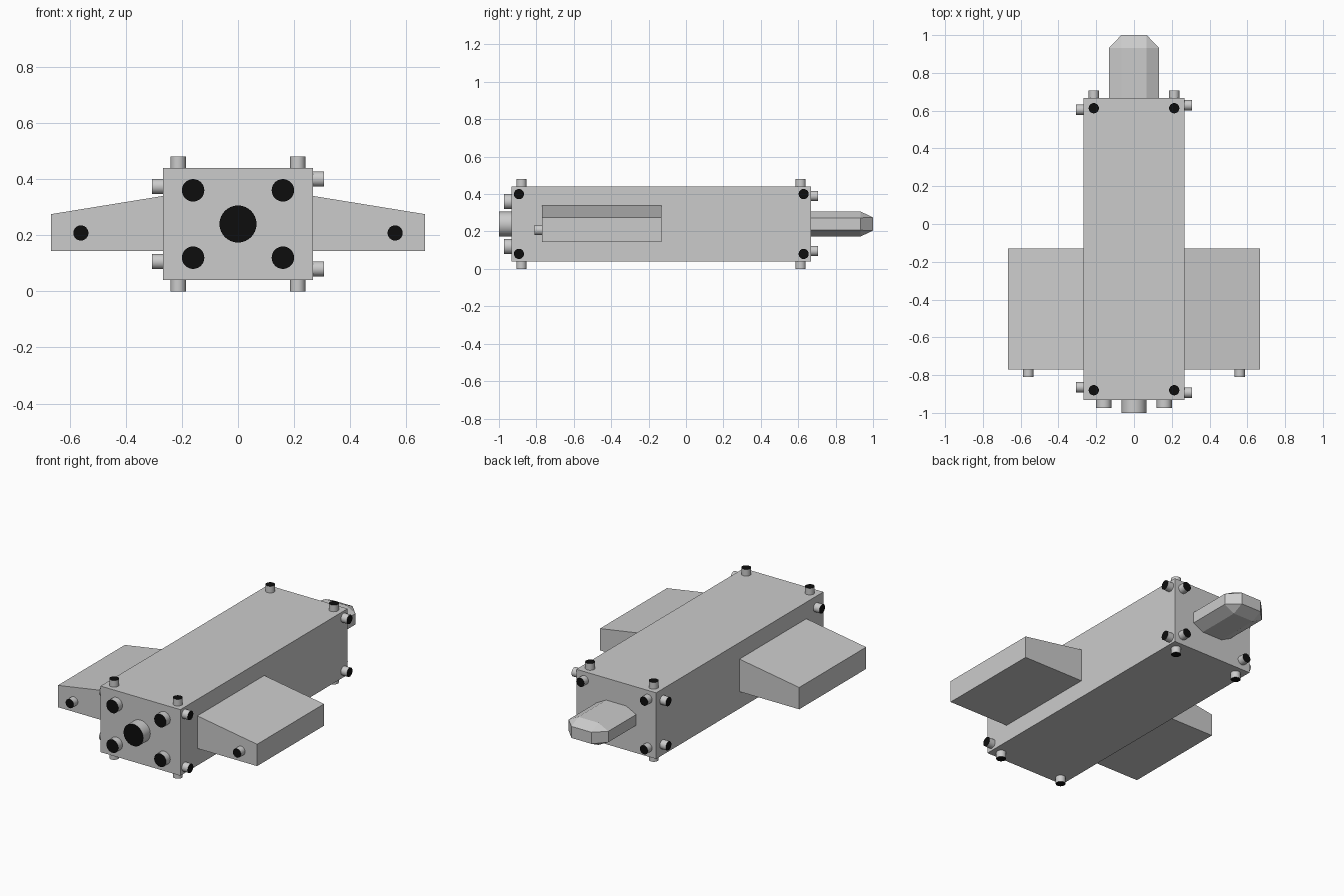
import bpy, bmesh, math
from mathutils import Vector, Matrix

if "Cube" in bpy.data.objects:
    bpy.data.objects.remove(bpy.data.objects["Cube"])

black = bpy.data.materials.new("nozzle_black")
black.diffuse_color = (0.004, 0.004, 0.004, 1)
black.use_nodes = True
black.node_tree.nodes["Principled BSDF"].inputs["Base Color"].default_value = black.diffuse_color
grey = bpy.data.materials.new("hull_grey")
grey.diffuse_color = (0.8, 0.8, 0.8, 1)
grey.use_nodes = True
grey.node_tree.nodes["Principled BSDF"].inputs["Base Color"].default_value = grey.diffuse_color


def add_object(name, bm, smooth=False):
    bmesh.ops.recalc_face_normals(bm, faces=bm.faces)
    mesh = bpy.data.meshes.new(name)
    bm.to_mesh(mesh)
    bm.free()
    obj = bpy.data.objects.new(name, mesh)
    bpy.context.collection.objects.link(obj)
    if smooth:
        bpy.ops.object.select_all(action='DESELECT')
        obj.select_set(True)
        bpy.context.view_layer.objects.active = obj
        bpy.ops.object.shade_smooth_by_angle(angle=math.radians(30))
    return obj


def prism(name, profile, y0, y1):
    """Extrude an (x, z) profile along y."""
    bm = bmesh.new()
    face = bm.faces.new([bm.verts.new((x, y0, z)) for x, z in profile])
    ext = bmesh.ops.extrude_face_region(bm, geom=[face])
    verts = [v for v in ext["geom"] if isinstance(v, bmesh.types.BMVert)]
    bmesh.ops.translate(bm, verts=verts, vec=(0, y1 - y0, 0))
    return add_object(name, bm)


def nozzle(name, base, direction, radius, length=0.04):
    """Short cylinder standing on a surface, with a black outer cap."""
    rot = Vector(direction).to_track_quat('Z', 'Y').to_matrix().to_4x4()
    bm = bmesh.new()
    bmesh.ops.create_cone(bm, cap_ends=True, segments=32, radius1=radius,
                          radius2=radius, depth=length,
                          matrix=Matrix.Translation((0, 0, length / 2)))
    for f in bm.faces:
        f.material_index = int(f.calc_center_median().z > length * 0.9)
    bm.transform(Matrix.Translation(base) @ rot)
    obj = add_object(name, bm, smooth=True)
    obj.data.materials.append(grey)
    obj.data.materials.append(black)


# Main hull
prism("hull", [(-0.267, 0.04), (0.267, 0.04), (0.267, 0.44), (-0.267, 0.44)],
      -0.933, 0.667)

# Side pods with sloped tops, each with an engine nozzle
for s, side in ((-1, "left"), (1, "right")):
    prism(f"{side}_pod", [(s * 0.267, 0.143), (s * 0.667, 0.143),
                          (s * 0.667, 0.275), (s * 0.267, 0.34)], -0.77, -0.13)
    nozzle(f"{side}_pod_nozzle", (s * 0.56, -0.77, 0.208), (0, -1, 0), 0.027)

# Chamfered nose: octagonal section closing to a small rectangle
bm = bmesh.new()
section = [(0.133, 0.033), (0.067, 0.067), (-0.067, 0.067), (-0.133, 0.033),
           (-0.133, -0.033), (-0.067, -0.067), (0.067, -0.067), (0.133, -0.033)]
rings = [[bm.verts.new((x, y, 0.24 + z)) for x, z in section] for y in (0.667, 0.933)]
tip = [bm.verts.new((math.copysign(0.067, x), 1.0, 0.24 + math.copysign(0.035, z)))
       for x, z in section[::2]]
# pair each section point with the tip corner of its quadrant
tip = [next(t for t in tip if t.co.x * x > 0 and (t.co.z - 0.24) * z > 0)
       for x, z in section]
rings.append(tip)
for a, b in zip(rings, rings[1:]):
    for i in range(8):
        j = (i + 1) % 8
        bm.faces.new(dict.fromkeys((a[i], a[j], b[j], b[i])))
bm.faces.new(rings[0])
bm.faces.new(dict.fromkeys(tip))
add_object("nose", bm)

# Main engine and its four smaller engines
nozzle("main_engine", (0, -0.933, 0.24), (0, -1, 0), 0.066, 0.067)
for sx in (-1, 1):
    for sz in (-1, 1):
        nozzle("small_engine", (sx * 0.16, -0.933, 0.24 + sz * 0.12),
               (0, -1, 0), 0.04)

# Manoeuvring thrusters at the hull corners
R = 0.027
for sx in (-1, 1):
    for sz in (-1, 1):
        for y in (-0.88, 0.613):
            nozzle("vertical_thruster", (sx * 0.213, y, 0.24 + sz * 0.2), (0, 0, sz), R)
        nozzle("nose_thruster", (sx * 0.213, 0.667, 0.243 + sz * 0.147), (0, 1, 0), R)
        # left and right side thrusters are slightly offset from each other
        dz = 0.16 if sx > 0 else 0.134
        for y in ((-0.893, 0.629) if sx > 0 else (-0.864, 0.605)):
            nozzle("side_thruster", (sx * 0.267, y, 0.24 + sz * dz), (sx, 0, 0), R)
